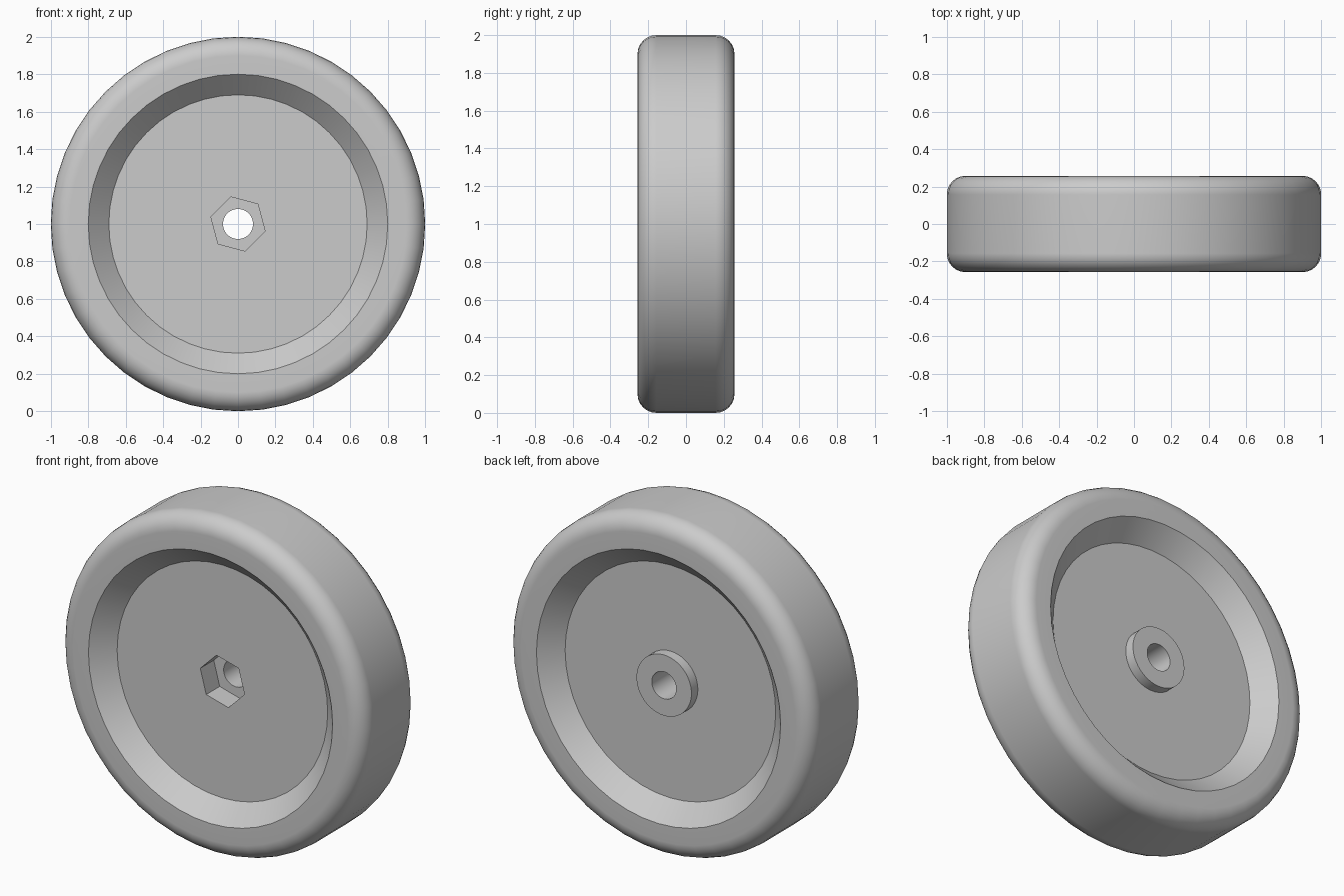
import bpy
import bmesh
from math import sin, cos, pi, radians

cube = bpy.data.objects.get("Cube")
if cube:
    bpy.data.objects.remove(cube)

SEGMENTS = 48
HALF_WIDTH = 0.257
FILLET = 0.1
FLOOR = 0.146          # half thickness of the central disc
HOLE, HEX = 0.08, 0.15
HEX_TURN = radians(15)

grey = bpy.data.materials.new("plain grey")
grey.use_nodes = True
colour = (0.6, 0.6, 0.6, 1)
grey.diffuse_color = colour
grey.node_tree.nodes["Principled BSDF"].inputs["Base Color"].default_value = colour


def circle(radius):
    return lambda angle: radius


def hexagon(radius):
    # Distance from the centre to the side of a hexagon at a given angle
    return lambda angle: radius * cos(pi / 6) / cos((angle + HEX_TURN) % (pi / 3) - pi / 6)


def corner(side):
    # Rounded shoulder between the rim face and the tread
    points = []
    for i in range(7):
        a = i / 6 * pi / 2
        points.append((circle(1 - FILLET + FILLET * sin(a)),
                       side * (HALF_WIDTH - FILLET + FILLET * cos(a))))
    return points


def dish(side):
    # Sloping recess wall from the disc out to the rim
    return [(circle(0.69), side * FLOOR), (circle(0.8), side * HALF_WIDTH)]


# Cross-section from the nut pocket, over the tread, to the rear boss
profile = [(circle(HOLE), -0.02), (hexagon(HEX), -0.02), (hexagon(HEX), -FLOOR)]
profile += dish(-1) + corner(-1)
profile += corner(1)[::-1] + dish(1)[::-1]
profile += [(circle(0.18), FLOOR), (circle(0.18), 0.206), (circle(HOLE), 0.206)]

# Revolve the closed section around the axle
bm = bmesh.new()
rings = []
for shape, y in profile:
    ring = []
    for i in range(SEGMENTS):
        a = 2 * pi * i / SEGMENTS
        r = shape(a + 1e-6)
        ring.append(bm.verts.new((r * cos(a), y, 1 + r * sin(a))))
    rings.append(ring)
for k, ring in enumerate(rings):
    following = rings[(k + 1) % len(rings)]
    for i in range(SEGMENTS):
        j = (i + 1) % SEGMENTS
        bm.faces.new((ring[i], ring[j], following[j], following[i]))
bmesh.ops.recalc_face_normals(bm, faces=bm.faces)

mesh = bpy.data.meshes.new("wheel")
bm.to_mesh(mesh)
bm.free()
mesh.materials.append(grey)
wheel = bpy.data.objects.new("wheel", mesh)
bpy.context.collection.objects.link(wheel)

# Smooth tread and shoulders, crisp recess, pocket and boss edges
bpy.ops.object.select_all(action="DESELECT")
wheel.select_set(True)
bpy.context.view_layer.objects.active = wheel
bpy.ops.object.shade_smooth_by_angle(angle=radians(30))
weighted = wheel.modifiers.new("even shading", "WEIGHTED_NORMAL")
weighted.keep_sharp = True
